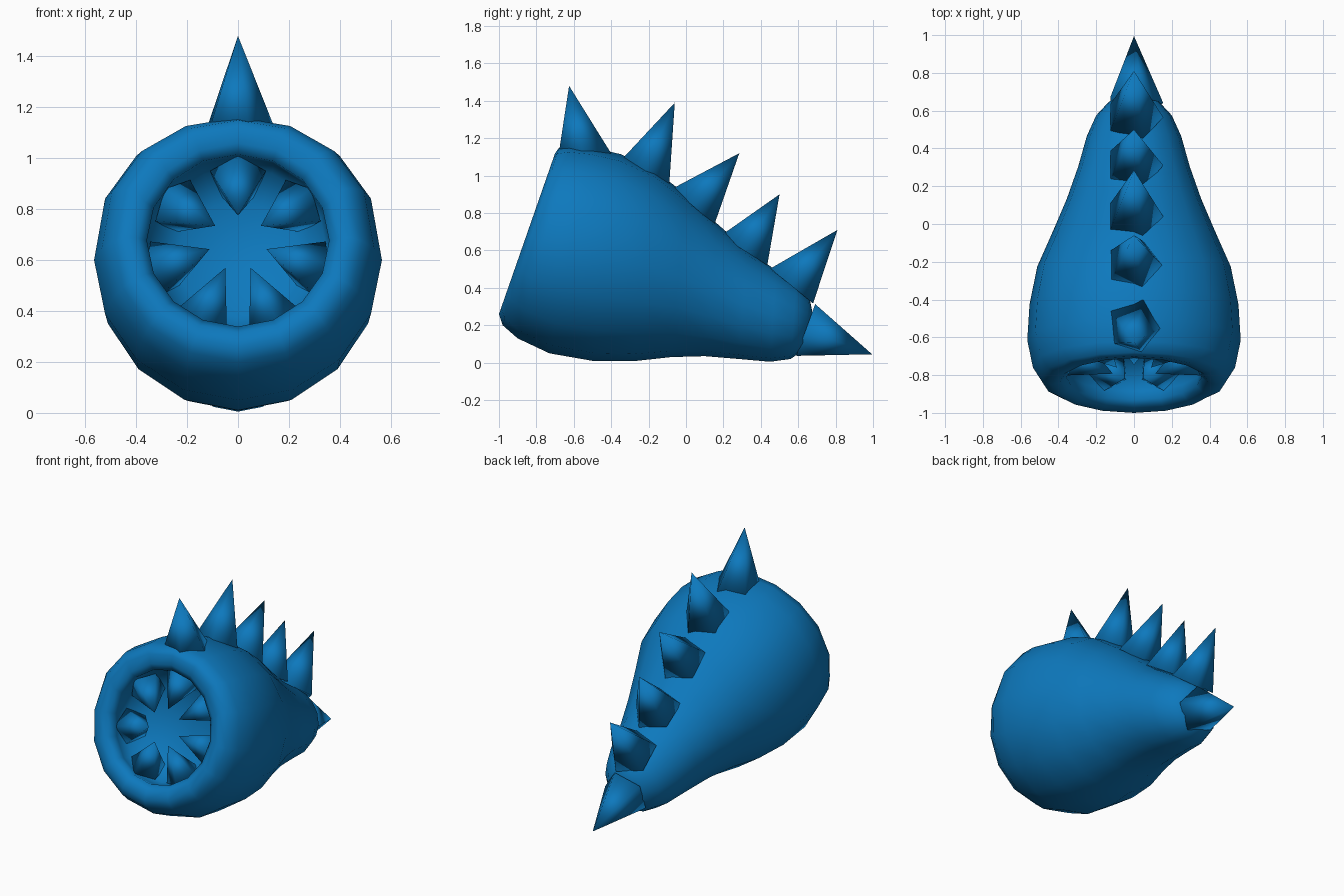
import bpy, bmesh, math
from mathutils import Vector, Matrix

if "Cube" in bpy.data.objects:
    bpy.data.objects.remove(bpy.data.objects["Cube"])

blue = bpy.data.materials.new("blue")
blue.diffuse_color = (0.004, 0.19, 0.51, 1)
blue.use_nodes = True
blue.node_tree.nodes["Principled BSDF"].inputs["Base Color"].default_value = blue.diffuse_color


def finish(name, bm):
    """Turn a bmesh into a smooth shaded blue object."""
    bmesh.ops.recalc_face_normals(bm, faces=bm.faces)
    mesh = bpy.data.meshes.new(name)
    bm.to_mesh(mesh)
    bm.free()
    mesh.materials.append(blue)
    for p in mesh.polygons:
        p.use_smooth = True
    obj = bpy.data.objects.new(name, mesh)
    bpy.context.collection.objects.link(obj)
    return obj


def spike(name, base, tip, radius, side=Vector((1, 0, 0))):
    """Five-sided cone from base to tip with one corner towards side."""
    base, tip = Vector(base), Vector(tip)
    axis = (tip - base).normalized()
    u = (side - axis * side.dot(axis)).normalized()
    v = axis.cross(u)
    bm = bmesh.new()
    apex = bm.verts.new(tip)
    ring = []
    for i in range(5):
        a = math.tau * i / 5
        ring.append(bm.verts.new(base + radius * (u * math.cos(a) + v * math.sin(a))))
    for i in range(5):
        bm.faces.new((ring[i], ring[(i + 1) % 5], apex))
    bm.faces.new(ring[::-1])
    return finish(name, bm)


# Mouth frame: centre of the slanted front, its up direction and inward axis
CENTRE = Vector((0, -0.85, 0.69))
UP = Vector((0, 0.33, 0.944))
INWARD = Vector((0, 0.944, -0.33))


def mouth_ring(depth, radius):
    c = CENTRE + INWARD * depth
    b, t = c - UP * radius, c + UP * radius
    return (b.y, b.z, t.y, t.z, radius)


# Body rings: bottom y, z, top y, z, half width
rings = [
    mouth_ring(0.26, 0.24), mouth_ring(0.17, 0.35), mouth_ring(0.09, 0.365),
    mouth_ring(0.04, 0.358), mouth_ring(0.01, 0.395),
    (-1.0, 0.26, -0.70, 1.12, 0.44),
    (-0.98, 0.20, -0.68, 1.148, 0.49),
    (-0.90, 0.13, -0.62, 1.16, 0.535),
    (-0.73, 0.05, -0.50, 1.15, 0.565),
    (-0.50, 0.01, -0.35, 1.115, 0.553),
    (-0.28, 0.008, -0.17, 1.03, 0.512),
    (-0.08, 0.03, 0.0, 0.90, 0.43),
    (0.10, 0.035, 0.17, 0.74, 0.355),
    (0.28, 0.02, 0.33, 0.60, 0.295),
    (0.45, 0.005, 0.48, 0.495, 0.25),
    (0.56, 0.02, 0.59, 0.42, 0.20),
    (0.63, 0.07, 0.66, 0.35, 0.135),
]
SIDES = 16
bm = bmesh.new()
loops = []
for n, (by, bz, ty, tz, w) in enumerate(rings):
    mid = Vector((0, (by + ty) / 2, (bz + tz) / 2))
    half = Vector((0, (ty - by) / 2, (tz - bz) / 2))
    loop = []
    for i in range(SIDES):
        a = math.tau * i / SIDES
        s, c = math.sin(a), math.cos(a)
        if c > 0 and 4 < n < 11:      # slightly fuller shoulders
            c = c ** 0.86
        loop.append(bm.verts.new(mid + half * c + Vector((w * s, 0, 0))))
    loops.append(loop)
for a, b in zip(loops, loops[1:]):
    for i in range(SIDES):
        j = (i + 1) % SIDES
        bm.faces.new((a[i], a[j], b[j], b[i]))
# Close the mouth floor and the tail end
for loop, point in ((loops[0], CENTRE + INWARD * 0.28),
                    (loops[-1], Vector((0, 0.685, 0.22)))):
    p = bm.verts.new(point)
    for i in range(SIDES):
        bm.faces.new((loop[i], loop[(i + 1) % SIDES], p))
finish("body", bm)

# Seven teeth leaning inwards around the mouth
for i in range(7):
    a = math.tau * i / 7
    out = UP * math.cos(a) + Vector((math.sin(a), 0, 0))
    base = CENTRE + INWARD * 0.18 + out * 0.31
    tip = CENTRE + INWARD * 0.07 + out * 0.115
    spike(f"tooth_{i + 1}", base, tip, 0.115, -INWARD)

# Back spikes and tail spike: base y, z, tip y, z
back = [
    (-0.545, 1.09, -0.625, 1.48),
    (-0.225, 1.01, -0.06, 1.39),
    (0.04, 0.835, 0.285, 1.12),
    (0.31, 0.60, 0.50, 0.90),
    (0.565, 0.41, 0.81, 0.71),
    (0.64, 0.175, 0.995, 0.045),
]
for i, (by, bz, ty, tz) in enumerate(back):
    name = "tail_spike" if i == 5 else f"back_spike_{i + 1}"
    spike(name, (0, by, bz), (0, ty, tz), 0.155)
